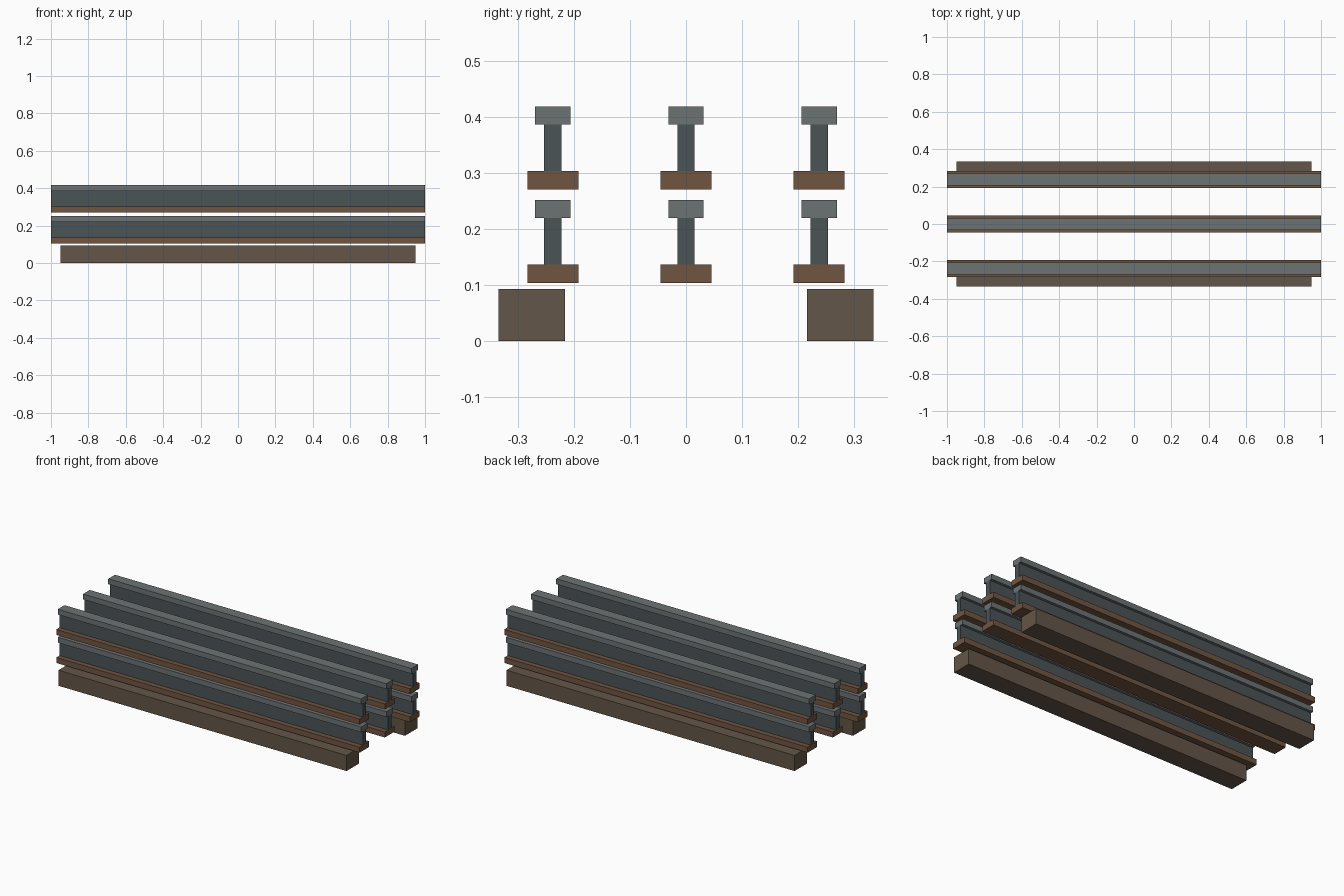
import bpy
import bmesh

if "Cube" in bpy.data.objects:
    bpy.data.objects.remove(bpy.data.objects["Cube"])


def material(name, rgb):
    m = bpy.data.materials.new(name)
    m.diffuse_color = (*rgb, 1.0)
    m.use_nodes = True
    m.node_tree.nodes["Principled BSDF"].inputs["Base Color"].default_value = m.diffuse_color
    return m


WORN_STEEL = material("worn_steel", (0.15, 0.17, 0.175))
DARK_STEEL = material("dark_steel", (0.07, 0.087, 0.093))
RUST = material("rust", (0.16, 0.09, 0.052))
TIMBER = material("timber", (0.127, 0.093, 0.065))


def bar(name, length, width, y, z0, z1, mat):
    """Box running along x, centred on y, from z0 to z1."""
    bm = bmesh.new()
    bmesh.ops.create_cube(bm, size=1)
    bmesh.ops.scale(bm, vec=(length, width, z1 - z0), verts=bm.verts)
    mesh = bpy.data.meshes.new(name)
    bm.to_mesh(mesh)
    bm.free()
    mesh.materials.append(mat)
    obj = bpy.data.objects.new(name, mesh)
    obj.location = (0, y, (z0 + z1) / 2)
    bpy.context.collection.objects.link(obj)


# Timber bearers on the ground
for side, y in (("front", -0.275), ("back", 0.275)):
    bar(f"{side}_bearer", 1.9, 0.119, y, 0, 0.093, TIMBER)

# Two layers of three stacked rails: foot, web and head
for layer, z in (("lower", 0.103), ("upper", 0.27)):
    for place, y in (("front", -0.2375), ("middle", 0), ("back", 0.2375)):
        rail = f"{layer}_{place}_rail"
        bar(f"{rail}_foot", 2, 0.091, y, z, z + 0.033, RUST)
        bar(f"{rail}_web", 2, 0.031, y, z + 0.033, z + 0.116, DARK_STEEL)
        bar(f"{rail}_head", 2, 0.063, y, z + 0.116, z + 0.148, WORN_STEEL)
